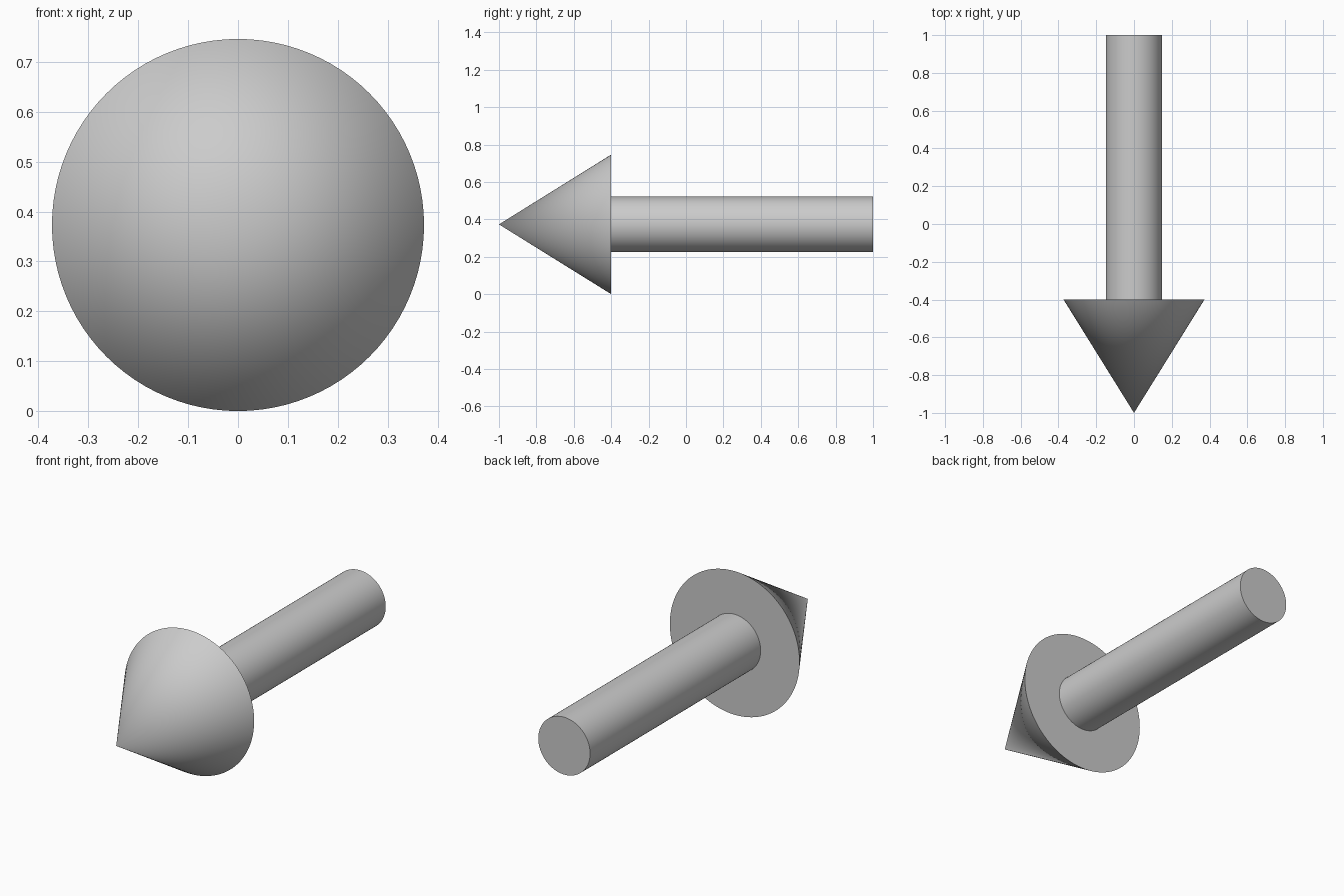
import bpy
from math import radians

if "Cube" in bpy.data.objects:
    bpy.data.objects.remove(bpy.data.objects["Cube"])

AXIS_Z = 0.373      # height of the arrow's axis
HEAD_R = 0.373
SHAFT_R = 0.149
NECK_Y = -0.4       # where head meets shaft
SIDES = 96


def round_part(name, r_back, r_front, y_back, y_front):
    """Round part lying along y, pointing to the front (-y)."""
    bpy.ops.mesh.primitive_cone_add(
        vertices=SIDES, radius1=r_back, radius2=r_front,
        depth=y_back - y_front, end_fill_type='NGON',
        location=(0, (y_back + y_front) / 2, AXIS_Z),
        rotation=(radians(90), 0, 0))
    obj = bpy.context.object
    obj.name = name
    bpy.ops.object.transform_apply(location=False, rotation=True, scale=False)
    bpy.ops.object.shade_smooth_by_angle(angle=radians(30))
    return obj


# Pointed head
round_part("arrow_head", HEAD_R, 0, NECK_Y, -1.0)

# Straight shaft
round_part("arrow_shaft", SHAFT_R, SHAFT_R, 1.0, NECK_Y)
